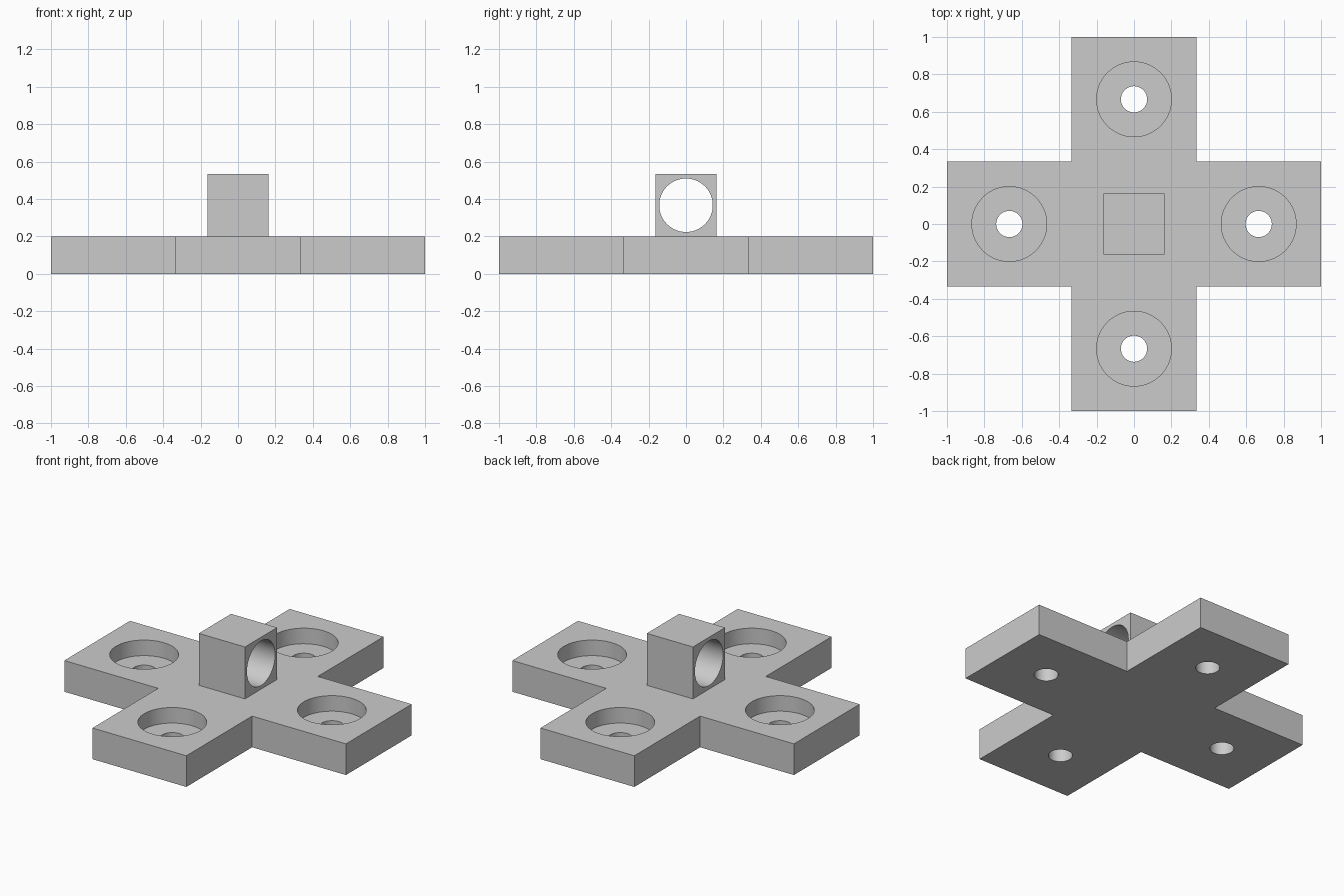
import bpy
import math

cube = bpy.data.objects.get("Cube")
if cube:
    bpy.data.objects.remove(cube, do_unlink=True)

ARM, HALF, BASE_H = 1.0, 1 / 3, 0.2
HOLE_POS, BORE_R, BORE_DEPTH, HOLE_R = 2 / 3, 0.2, 0.1, 0.07
BLOCK, BLOCK_H, EYE_R = 0.327, 1 / 3, 0.143

grey = bpy.data.materials.new("plain_grey")
grey.use_nodes = True
colour = (0.6, 0.6, 0.6, 1)
grey.diffuse_color = colour
grey.node_tree.nodes["Principled BSDF"].inputs["Base Color"].default_value = colour


def mesh_object(name, verts, faces):
    mesh = bpy.data.meshes.new(name)
    mesh.from_pydata(verts, [], faces)
    obj = bpy.data.objects.new(name, mesh)
    bpy.context.collection.objects.link(obj)
    mesh.materials.append(grey)
    return obj


def prism(name, outline, z0, z1):
    n = len(outline)
    verts = [(x, y, z) for z in (z0, z1) for x, y in outline]
    sides = [(i, (i + 1) % n, (i + 1) % n + n, i + n) for i in range(n)]
    caps = [tuple(reversed(range(n))), tuple(range(n, 2 * n))]
    return mesh_object(name, verts, sides + caps)


def cut_cylinder(target, radius, depth, location, rotation=(0, 0, 0)):
    bpy.ops.mesh.primitive_cylinder_add(vertices=96, radius=radius, depth=depth,
                                        location=location, rotation=rotation)
    cutter = bpy.context.object
    cutter.hide_render = True
    cutter.data.materials.append(grey)
    mod = target.modifiers.new("cut", "BOOLEAN")
    mod.operation, mod.solver, mod.object = "DIFFERENCE", "EXACT", cutter
    bpy.context.view_layer.objects.active = target
    bpy.ops.object.modifier_apply(modifier=mod.name)
    bpy.data.objects.remove(cutter, do_unlink=True)


def smooth(obj):
    bpy.ops.object.select_all(action="DESELECT")
    obj.select_set(True)
    bpy.context.view_layer.objects.active = obj
    bpy.ops.object.shade_smooth_by_angle(angle=math.radians(30))


# Cross-shaped base: one arm's corners turned through four quarters
outline = []
for q in range(4):
    c, s = (1, 0, -1, 0)[q], (0, 1, 0, -1)[q]
    for x, y in ((ARM, -HALF), (ARM, HALF), (HALF, HALF)):
        outline.append((c * x - s * y, s * x + c * y))
base = prism("cross_base", outline, 0, BASE_H)

# Counterbored screw hole in each arm
for x, y in ((1, 0), (0, 1), (-1, 0), (0, -1)):
    px, py = x * HOLE_POS, y * HOLE_POS
    cut_cylinder(base, BORE_R, 2 * BORE_DEPTH, (px, py, BASE_H))
    cut_cylinder(base, HOLE_R, 1, (px, py, 0))
smooth(base)

# Central block with a cross hole along x
h = BLOCK / 2
block = prism("eye_block", [(-h, -h), (h, -h), (h, h), (-h, h)], BASE_H, BASE_H + BLOCK_H)
cut_cylinder(block, EYE_R, 1, (0, 0, BASE_H + BLOCK_H / 2), (0, math.pi / 2, 0))
smooth(block)
